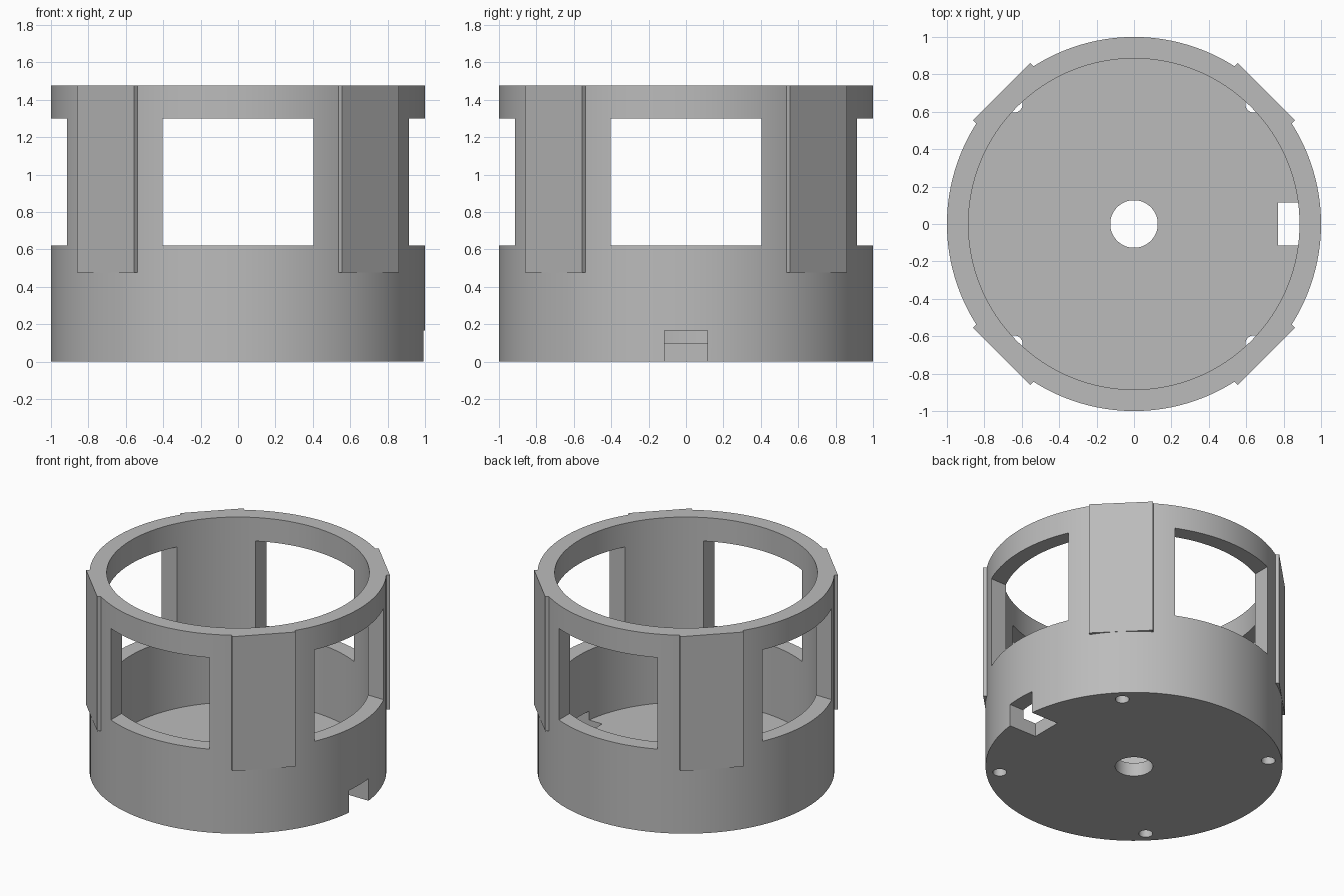
import bpy, bmesh
from math import radians, tau
from mathutils import Matrix, Vector

if "Cube" in bpy.data.objects:
    bpy.data.objects.remove(bpy.data.objects["Cube"], do_unlink=True)

HEIGHT, WALL_IN, FLOOR = 1.475, 0.885, 0.10
SEGMENTS = 128

grey = bpy.data.materials.new("plain_grey")
grey.use_nodes = True
grey.diffuse_color = (0.5, 0.5, 0.5, 1)
grey.node_tree.nodes["Principled BSDF"].inputs["Base Color"].default_value = (0.5, 0.5, 0.5, 1)


def finish(name, bm):
    bmesh.ops.recalc_face_normals(bm, faces=bm.faces)
    mesh = bpy.data.meshes.new(name)
    bm.to_mesh(mesh)
    bm.free()
    mesh.materials.append(grey)
    obj = bpy.data.objects.new(name, mesh)
    bpy.context.collection.objects.link(obj)
    return obj


def lathe(name, profile):
    """Revolve a closed (radius, height) profile around z."""
    bm = bmesh.new()
    verts = [bm.verts.new((r, 0, z)) for r, z in profile]
    edges = [bm.edges.new((a, b)) for a, b in zip(verts, verts[1:] + verts[:1])]
    bmesh.ops.spin(bm, geom=verts + edges, cent=(0, 0, 0), axis=(0, 0, 1),
                   angle=tau, steps=SEGMENTS, use_merge=True)
    bmesh.ops.remove_doubles(bm, verts=bm.verts, dist=1e-5)
    return finish(name, bm)


def box(name, low, high, turn=0):
    """Box between two corners, then turned about z by degrees."""
    low, high = Vector(low), Vector(high)
    bm = bmesh.new()
    bmesh.ops.create_cube(bm, size=1)
    place = (Matrix.Rotation(radians(turn), 4, "Z") @ Matrix.Translation((low + high) / 2)
             @ Matrix.Diagonal((*(high - low), 1)))
    bmesh.ops.transform(bm, matrix=place, verts=bm.verts)
    return finish(name, bm)


def peg(name, radius, distance, low, high, turn):
    """Upright cylinder set off from the axis, turned about z."""
    bm = bmesh.new()
    place = (Matrix.Rotation(radians(turn), 4, "Z")
             @ Matrix.Translation((distance, 0, (low + high) / 2)))
    bmesh.ops.create_cone(bm, cap_ends=True, segments=32, radius1=radius,
                          radius2=radius, depth=high - low, matrix=place)
    return finish(name, bm)


def combine(target, tool, operation):
    mod = target.modifiers.new(operation.title(), "BOOLEAN")
    mod.operation, mod.solver, mod.object = operation, "EXACT", tool
    bpy.context.view_layer.objects.active = target
    bpy.ops.object.modifier_apply(modifier=mod.name)
    bpy.data.objects.remove(tool, do_unlink=True)


# Open cup with a floor and a central bore
housing = lathe("housing", [(0.127, 0), (1, 0), (1, HEIGHT), (WALL_IN, HEIGHT),
                            (WALL_IN, FLOOR), (0.127, FLOOR)])

# Flat pads on the four diagonal pillars
for turn in (45, 135, 225, 315):
    combine(housing, box("pad", (0.93, -0.216, 0.475), (1.001, 0.216, HEIGHT), turn), "UNION")

# Square windows through the wall on all four sides
for turn in (0, 90, 180, 270):
    combine(housing, box("window_cutter", (0.6, -0.405, 0.62), (1.2, 0.405, 1.30), turn),
            "DIFFERENCE")

# Cable notch at the bottom of one side
combine(housing, box("notch_cutter", (0.77, -0.115, -0.1), (1.2, 0.115, 0.165)), "DIFFERENCE")

# Screw holes through the floor
for turn in (45, 135, 225, 315):
    combine(housing, peg("screw_hole_cutter", 0.047, 0.908, -0.1, FLOOR, turn), "DIFFERENCE")

# Smooth curved walls with crisp edges
bpy.ops.object.select_all(action="DESELECT")
housing.select_set(True)
bpy.context.view_layer.objects.active = housing
bpy.ops.object.shade_smooth_by_angle(angle=radians(25))
